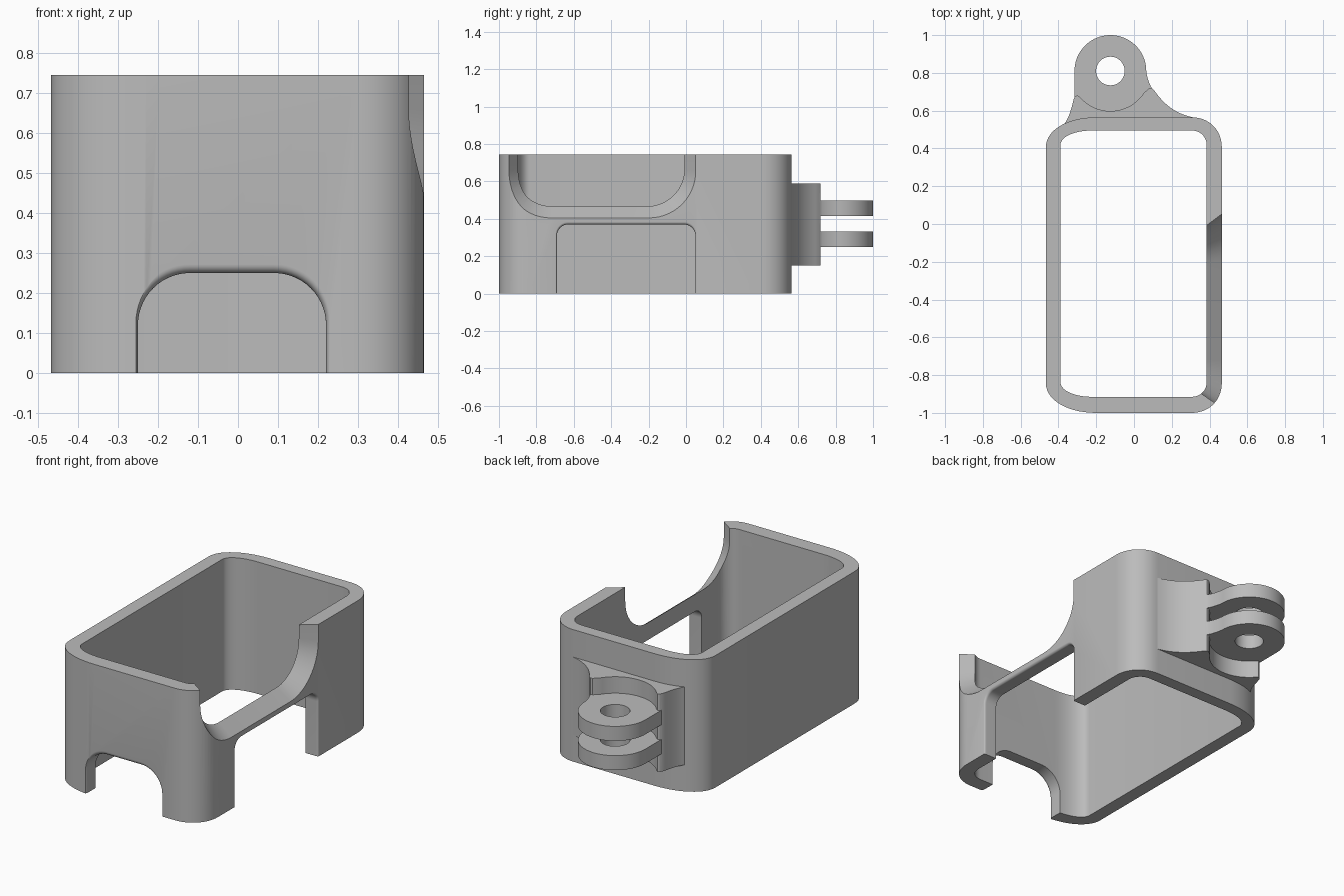
import bpy, bmesh, math
from mathutils import Vector

if "Cube" in bpy.data.objects:
    bpy.data.objects.remove(bpy.data.objects["Cube"], do_unlink=True)

grey = bpy.data.materials.new("light grey plastic")
grey.use_nodes = True
COLOUR = (0.5, 0.5, 0.5, 1)
grey.diffuse_color = COLOUR
grey.node_tree.nodes["Principled BSDF"].inputs["Base Color"].default_value = COLOUR


def loft(name, rings):
    """Closed solid through rings of 3D points."""
    bm = bmesh.new()
    loops = [[bm.verts.new(p) for p in ring] for ring in rings]
    n = len(loops[0])
    for a, b in zip(loops, loops[1:]):
        for i in range(n):
            j = (i + 1) % n
            bm.faces.new((a[i], a[j], b[j], b[i]))
    bm.faces.new(loops[0][::-1])
    bm.faces.new(loops[-1])
    bmesh.ops.recalc_face_normals(bm, faces=bm.faces)
    mesh = bpy.data.meshes.new(name)
    bm.to_mesh(mesh)
    bm.free()
    mesh.materials.append(grey)
    obj = bpy.data.objects.new(name, mesh)
    bpy.context.collection.objects.link(obj)
    return obj


def prism(name, outline, z0, z1):
    return loft(name, [[(x, y, z) for x, y in outline] for z in (z0, z1)])


def combine(obj, other, operation):
    """Apply a boolean and remove the tool object."""
    mod = obj.modifiers.new("cut", "BOOLEAN")
    mod.object, mod.operation, mod.solver = other, operation, "EXACT"
    bpy.context.view_layer.update()
    mesh = bpy.data.meshes.new_from_object(obj.evaluated_get(bpy.context.evaluated_depsgraph_get()))
    obj.modifiers.clear()
    obj.data = mesh
    bpy.data.objects.remove(other, do_unlink=True)


def bezier(a, b, c, d, steps=14):
    a, b, c, d = map(Vector, (a, b, c, d))
    out = []
    for i in range(steps + 1):
        t = i / steps
        s = 1 - t
        out.append(tuple(a * s**3 + b * 3 * s * s * t + c * 3 * s * t * t + d * t**3))
    return out


def arc(cx, cy, r, a0, a1, steps=32):
    angles = [math.radians(a0 + (a1 - a0) * i / steps) for i in range(steps + 1)]
    return [(cx + r * math.cos(a), cy + r * math.sin(a)) for a in angles]


def body_outline(x0, x1, y0, y1, long, short, side):
    """Rectangle with long shallow corners on one side and round ones on the other."""
    pts = []
    for x, y, dx, dy, run in ((x1, y0, -1, 1, short), (x1, y1, -1, -1, short),
                              (x0, y1, 1, -1, long), (x0, y0, 1, 1, long)):
        k = 0.42
        corner = bezier((x + dx * run, y), (x + dx * run * k, y),
                        (x, y + dy * side * k), (x, y + dy * side))
        pts += corner if dx * dy < 0 else corner[::-1]
    return pts


def arch(u0, u1, v_end, v, r):
    """Rounded opening from its open end v_end to its closed end v."""
    s = 1 if v > v_end else -1
    left = [(u, v - s * r + s * w) for u, w in arc(u0 + r, 0, r, 180, 90, 14)]
    right = [(u, v - s * r + s * w) for u, w in arc(u1 - r, 0, r, 90, 0, 14)]
    return [(u0, v_end)] + left + right + [(u1, v_end)]


# Hollow body
body = prism("frame_body", body_outline(-0.467, 0.465, -1, 0.565, 0.27, 0.16, 0.16), 0, 0.745)
combine(body, prism("inner", body_outline(-0.39, 0.385, -0.915, 0.495, 0.17, 0.08, 0.08), -0.1, 0.9),
        "DIFFERENCE")


def rounded_sections(start, surface, end, radius):
    """Depth and widening pairs for an opening with a rounded outer edge."""
    sign = 1 if end > start else -1
    pairs = [(start, 0)]
    for i in range(7):
        a = math.pi / 2 * i / 6
        pairs.append((surface - sign * radius * (1 - math.sin(a)), radius * (1 - math.cos(a))))
    return pairs + [(end, radius)]


# Front lower opening
rings = [[(u, y, v) for u, v in arch(-0.25 - g / 2, 0.22 + g / 2, -0.1, 0.25 + g, 0.13 + g / 2)]
         for y, g in rounded_sections(-0.8, -1, -1.1, 0.022)]
combine(body, loft("front_cut", rings), "DIFFERENCE")

# Side lower opening
rings = [[(x, u, v) for u, v in arch(-0.69 - g / 2, 0.05 + g / 2, -0.1, 0.37 + g, 0.06 + g / 2)]
         for x, g in rounded_sections(0.25, 0.465, 0.6, 0.014)]
combine(body, loft("side_cut", rings), "DIFFERENCE")

# Side upper opening, flaring outwards
rings = []
for x in (0.3, 0.53):
    t = (x - 0.385) / 0.08
    rings.append([(x, u, v) for u, v in arch(-0.918 - 0.055 * t, -0.008 + 0.06 * t, 0.9,
                                             0.467 - 0.062 * t, 0.2 + 0.05 * t)])
combine(body, loft("window_cut", rings), "DIFFERENCE")

# Mount base with flared sides and a scooped face
HX, HY = -0.125, 0.81
base = [(-0.365, 0.515)]
base += bezier((-0.365, 0.535), (-0.34, 0.57), (-0.33, 0.62), (-0.318, 0.665), 8)
base += [(-0.31, 0.677), (-0.3, 0.681)]
base += arc(HX, HY, 0.212, 220, 327, 24)
base += [(0.08, 0.719), (0.093, 0.72)]
base += bezier((0.105, 0.71), (0.16, 0.63), (0.22, 0.585), (0.31, 0.565), 12) + [(0.31, 0.515)]
combine(body, prism("mount_base", base, 0.15, 0.59), "UNION")

# Two mounting ears with a pin hole
ear = arc(HX, HY, 0.19, 0, 180, 40) + [(-0.315, 0.67), (-0.28, 0.56), (0.09, 0.56)]
ear += bezier((0.097, 0.715), (0.08, 0.74), (0.071, 0.775), (0.067, 0.795), 6)
hole = arc(HX, HY, 0.076, 0, 348.75, 31)
for z0, z1 in ((0.25, 0.332), (0.415, 0.497)):
    tab = prism("mount_ear", ear, z0, z1)
    combine(tab, prism("pin_hole", hole, z0 - 0.05, z1 + 0.05), "DIFFERENCE")
    combine(body, tab, "UNION")

bpy.ops.object.select_all(action="DESELECT")
body.select_set(True)
bpy.context.view_layer.objects.active = body
bpy.ops.object.shade_smooth_by_angle(angle=math.radians(30))
